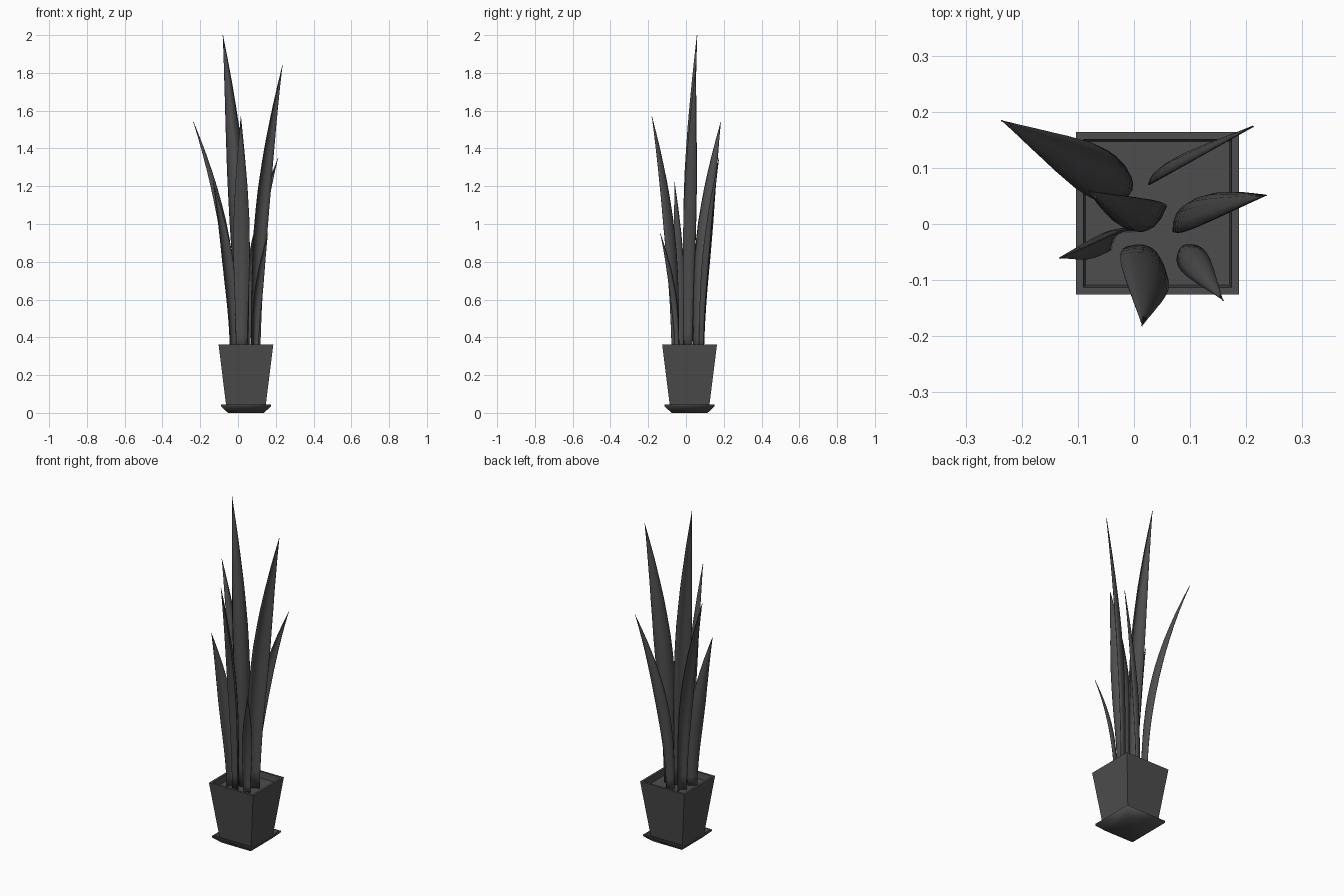
import bpy, math
from mathutils import Vector

if "Cube" in bpy.data.objects:
    bpy.data.objects.remove(bpy.data.objects["Cube"])

CX, CY = 0.042, 0.019          # pot axis

dark = bpy.data.materials.new("dark_grey")
dark.diffuse_color = (0.075, 0.075, 0.075, 1)
dark.use_nodes = True
dark.node_tree.nodes["Principled BSDF"].inputs["Base Color"].default_value = dark.diffuse_color


def make_object(name, verts, faces, smooth=False):
    mesh = bpy.data.meshes.new(name)
    mesh.from_pydata(verts, [], faces)
    mesh.update()
    mesh.materials.append(dark)
    obj = bpy.data.objects.new(name, mesh)
    bpy.context.collection.objects.link(obj)
    for p in mesh.polygons:
        p.use_smooth = smooth
    return obj


def square_lathe(name, profile):
    """Stack square rings (half size, z) and cap both ends."""
    verts, faces = [], []
    for h, z in profile:
        verts += [(CX + sx * h, CY + sy * h, z)
                  for sx, sy in ((-1, -1), (1, -1), (1, 1), (-1, 1))]
    for r in range(len(profile) - 1):
        for i in range(4):
            a, b = r * 4 + i, r * 4 + (i + 1) % 4
            faces.append((a, b, b + 4, a + 4))
    n = len(verts)
    faces += [(3, 2, 1, 0), (n - 4, n - 3, n - 2, n - 1)]
    return make_object(name, verts, faces)


# Saucer (softly shaded underside), pot and soil
saucer = square_lathe("saucer", [(0.095, 0), (0.133, 0.035), (0.133, 0.045),
                                 (0.124, 0.045), (0.110, 0.025)])
for p in saucer.data.polygons:
    p.use_smooth = p.normal.z < -0.1 or abs(p.normal.z) < 0.01
square_lathe("pot", [(0.103, 0.025), (0.145, 0.362), (0.132, 0.362), (0.127, 0.315)])
square_lathe("soil", [(0.126, 0.31), (0.128, 0.325)])

# Leaf width along its length (fraction, relative width)
WIDTHS = [(0, 0.66), (0.2, 0.82), (0.4, 1.0), (0.55, 0.98), (0.7, 0.76),
          (0.85, 0.42), (1, 0.015)]


def width_at(t):
    for (t0, w0), (t1, w1) in zip(WIDTHS, WIDTHS[1:]):
        if t <= t1:
            return w0 + (w1 - w0) * (t - t0) / (t1 - t0)
    return WIDTHS[-1][1]


def leaf(name, base, tip, bulge_angle, half, sag, bend=2.0, rows=14, cols=6):
    """Pointed blade with an arched section that bends towards its tip."""
    a = math.radians(bulge_angle)
    v = Vector((math.cos(a), math.sin(a), 0))
    u = Vector((-v.y, v.x, 0))
    z0 = 0.315
    verts, faces = [], []
    for r in range(rows + 1):
        t = r / rows
        k = t ** bend
        w = width_at(t)
        c = Vector((base[0] + (tip[0] - base[0]) * k,
                    base[1] + (tip[1] - base[1]) * k,
                    z0 + (tip[2] - z0) * t))
        for i in range(cols + 1):
            s = 2 * i / cols - 1
            verts.append(c + u * (s * half * w) + v * (sag * w * (1 - s * s)))
    n = cols + 1
    for r in range(rows):
        for i in range(cols):
            q = r * n + i
            faces.append((q, q + 1, q + n + 1, q + n))
    obj = make_object(name, verts, faces, True)
    mod = obj.modifiers.new("thickness", 'SOLIDIFY')
    mod.thickness = 0.003
    return obj


# Leaves: base xy, tip xyz, bulge direction, half width, arch depth
LEAVES = [
    ((0.022, 0.024), (-0.080, 0.058, 2.00), -82, 0.050, 0.045),
    ((-0.022, 0.067), (-0.235, 0.184, 1.54), -20, 0.045, 0.030),
    ((0.045, 0.082), (0.212, 0.175, 1.35), 120, 0.034, 0.018),
    ((0.094, 0.012), (0.235, 0.052, 1.84), 133, 0.050, 0.027),
    ((-0.022, -0.028), (-0.133, -0.060, 1.22), 130, 0.040, 0.020),
    ((0.020, -0.058), (0.015, -0.180, 1.57), 59, 0.051, 0.028),
    ((0.092, -0.048), (0.158, -0.135, 0.95), 125, 0.028, 0.016),
]
for i, args in enumerate(LEAVES):
    leaf(f"leaf_{i + 1}", *args)
